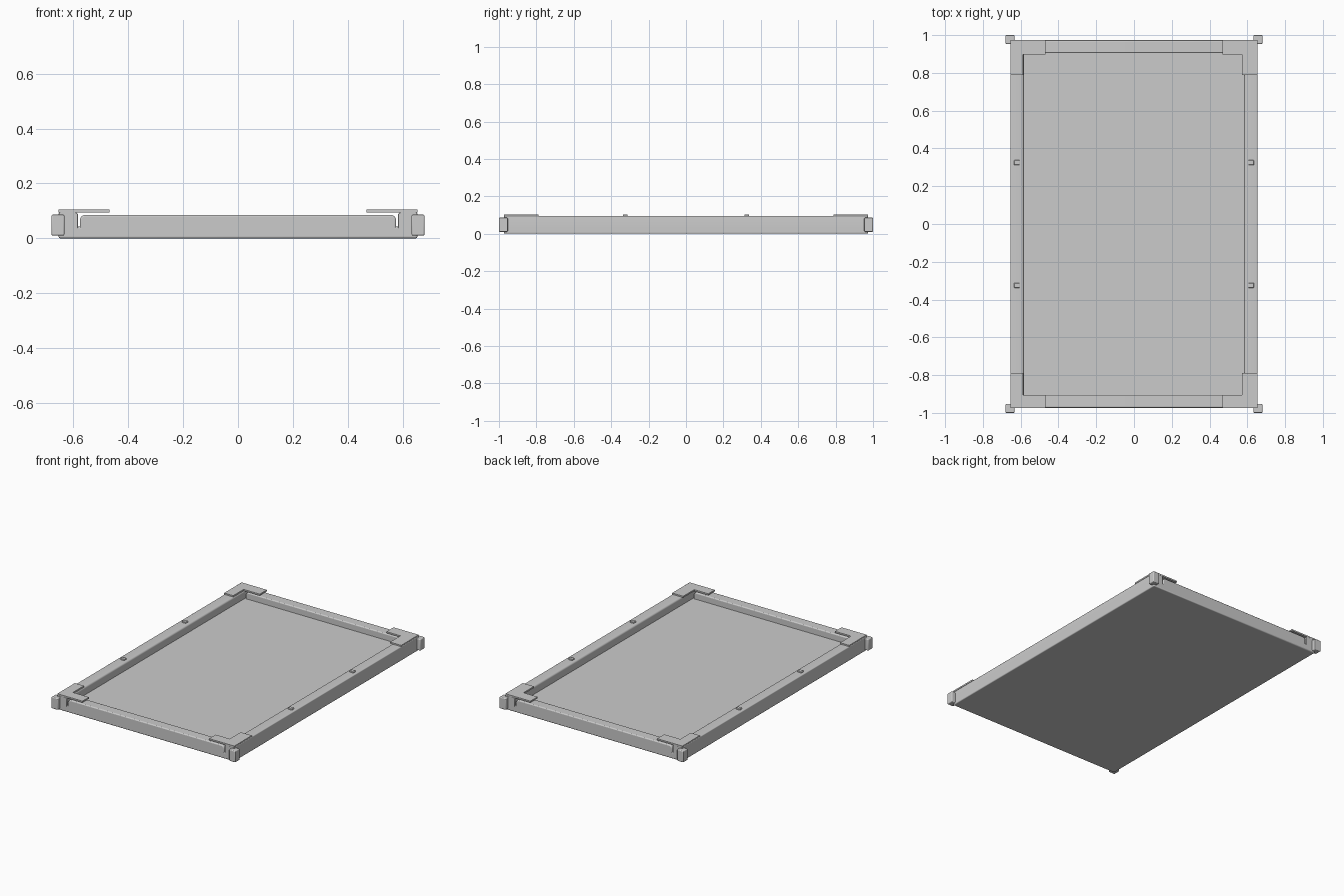
import bpy, bmesh, math

if "Cube" in bpy.data.objects:
    bpy.data.objects.remove(bpy.data.objects["Cube"])


def finish(name, bm, bevel=0.0, segments=3):
    mesh = bpy.data.meshes.new(name)
    bmesh.ops.recalc_face_normals(bm, faces=bm.faces[:])
    bm.to_mesh(mesh)
    bm.free()
    ob = bpy.data.objects.new(name, mesh)
    bpy.context.collection.objects.link(ob)
    if bevel:
        mod = ob.modifiers.new("soft_edges", "BEVEL")
        mod.width = bevel
        mod.segments = segments
        mod.limit_method = "ANGLE"
        mod.angle_limit = math.radians(40)
    bpy.ops.object.select_all(action="DESELECT")
    ob.select_set(True)
    bpy.context.view_layer.objects.active = ob
    bpy.ops.object.shade_smooth_by_angle(angle=math.radians(35))
    return ob


def prism(name, points, direction, bevel=0.0, segments=3):
    """Extrude a closed 3D outline along a direction."""
    bm = bmesh.new()
    face = bm.faces.new([bm.verts.new(p) for p in points])
    ext = bmesh.ops.extrude_face_region(bm, geom=[face])
    moved = [v for v in ext["geom"] if isinstance(v, bmesh.types.BMVert)]
    bmesh.ops.translate(bm, verts=moved, vec=direction)
    return finish(name, bm, bevel, segments)


def box(name, x0, x1, y0, y1, z0, z1, bevel=0.0, segments=3):
    pts = [(x0, y0, z0), (x1, y0, z0), (x1, y1, z0), (x0, y1, z0)]
    return prism(name, pts, (0, 0, z1 - z0), bevel, segments)


def round_top(x0, x1, z0, z1, r0, r1, steps=6):
    """Rectangle outline in x-z with rounded top corners."""
    pts = [(x0, z0), (x1, z0)]
    for cx, r, start in ((x1 - r1, r1, 0), (x0 + r0, r0, 90)):
        for i in range(steps + 1):
            a = math.radians(start + 90 * i / steps)
            pts.append((cx + r * math.cos(a), z1 - r + r * math.sin(a)))
    return pts


HX, HY = 0.654, 0.973      # outer half sizes of the tray
IX, IY = 0.585, 0.905      # inner half sizes of the rails
FLOOR, END_TOP, SIDE_TOP = 0.042, 0.085, 0.095

# Panel forming the floor and the lower band of the rim
box("floor_panel", -HX, HX, -HY, HY, 0.0, FLOOR, 0.006)

# Long side rails, full length
for sx, side in ((-1, "left"), (1, "right")):
    outline = round_top(IX - 0.002, HX, 0.03, SIDE_TOP, 0.012, 0.006)
    prism(side + "_rail", [(sx * x, -HY, z) for x, z in outline], (0, 2 * HY, 0), 0.0015, 1)

# End rails, separated from the side rails by a narrow slot
for sy, end in ((-1, "front"), (1, "back")):
    outline = round_top(-0.577, 0.577, 0.03, END_TOP, 0.02, 0.02)
    prism(end + "_rail", [(x, sy * IY, z) for x, z in outline],
          (0, sy * (HY - IY), 0), 0.006)

# Corner bumpers and flat L-shaped corner plates
for sx, side in ((-1, "left"), (1, "right")):
    for sy, end in ((-1, "front"), (1, "back")):
        tag = end + "_" + side
        xs = sorted((sx * 0.633, sx * 0.68))
        ys = sorted((sy * 0.953, sy * 1.0))
        box(tag + "_bumper", *xs, *ys, 0.01, 0.086, 0.005)
        ix = 0.572 if sx > 0 else 0.587
        iy = 0.898 if sy > 0 else 0.904
        ell = [(0.468, HY), (HX, HY), (HX, 0.788), (ix, 0.788), (ix, iy), (0.468, iy)]
        prism(tag + "_plate", [(sx * x, sy * y, 0.094) for x, y in ell], (0, 0, 0.01))

# Small stacking studs on the side rails
for sx, side in ((-1, "left"), (1, "right")):
    for sy, end in ((-1, "front"), (1, "back")):
        cx, cy = sx * 0.62, sy * 0.325
        box(end + "_" + side + "_stud", cx - 0.015, cx + 0.015,
            cy - 0.013, cy + 0.013, 0.09, 0.104, 0.004)
